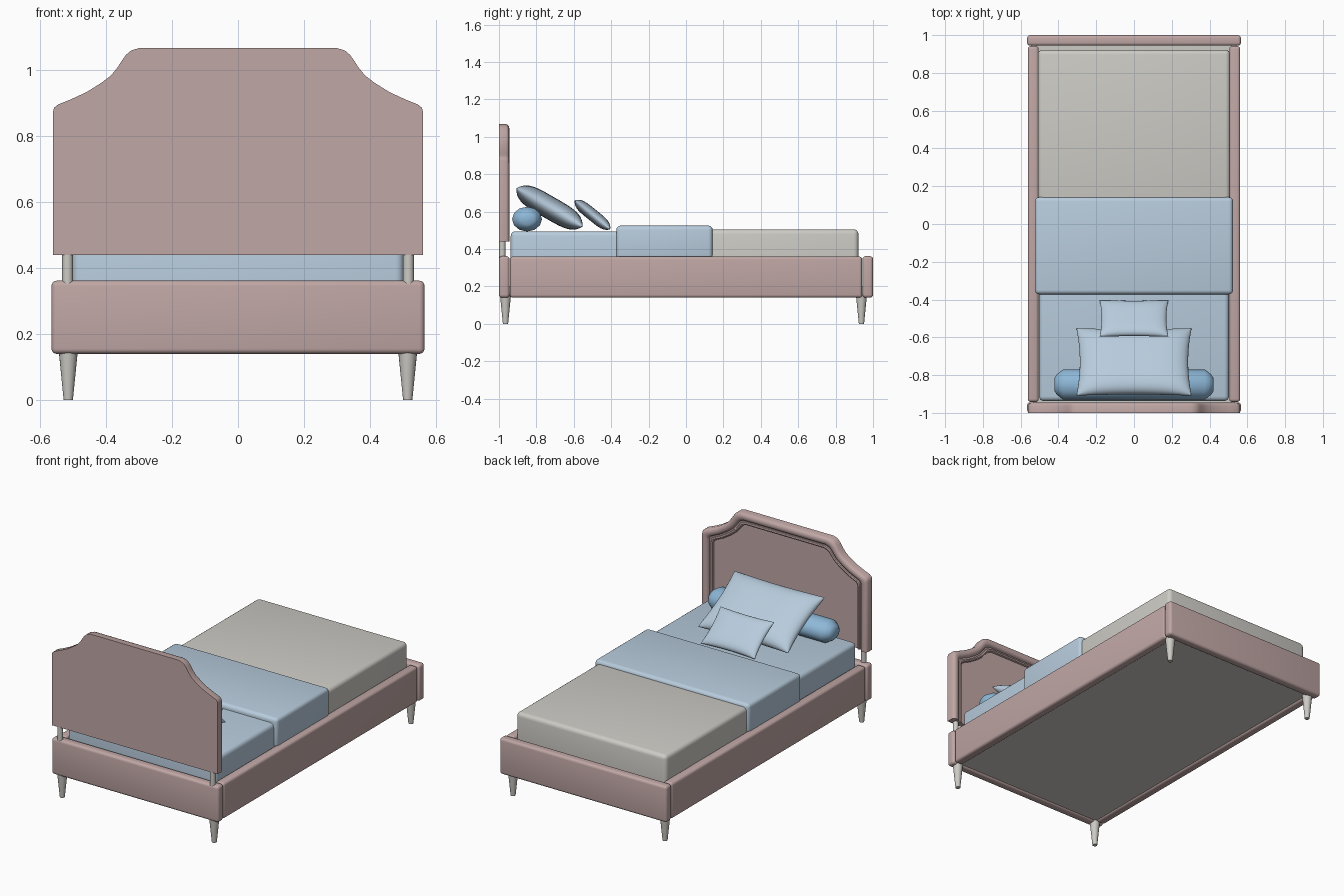
import bpy, bmesh, math
from mathutils import Matrix

if "Cube" in bpy.data.objects:
    bpy.data.objects.remove(bpy.data.objects["Cube"])


def material(name, rgb):
    m = bpy.data.materials.new(name)
    lin = [((c / 255 + 0.055) / 1.055) ** 2.4 for c in rgb]
    m.diffuse_color = (*lin, 1)
    m.use_nodes = True
    m.node_tree.nodes["Principled BSDF"].inputs["Base Color"].default_value = m.diffuse_color
    return m


PINK = material("dusty pink fabric", (192, 167, 165))
BLUE = material("pale blue linen", (184, 204, 221))
BOLSTER = material("mid blue linen", (142, 184, 216))
GREY = material("warm light grey", (205, 203, 197))


def finish(name, bm, mat, angle=40):
    bmesh.ops.recalc_face_normals(bm, faces=bm.faces)
    me = bpy.data.meshes.new(name)
    bm.to_mesh(me)
    bm.free()
    me.materials.append(mat)
    ob = bpy.data.objects.new(name, me)
    bpy.context.collection.objects.link(ob)
    bpy.ops.object.select_all(action='DESELECT')
    ob.select_set(True)
    bpy.context.view_layer.objects.active = ob
    bpy.ops.object.shade_smooth_by_angle(angle=math.radians(angle))
    return ob


def box(name, x, y, z, mat, bevel=0.0):
    """Rounded box from (min, max) ranges."""
    bm = bmesh.new()
    bmesh.ops.create_cube(bm, size=1)
    for v in bm.verts:
        v.co = [(r[0] + r[1]) / 2 + c * (r[1] - r[0]) for c, r in zip(v.co, (x, y, z))]
    if bevel:
        bmesh.ops.bevel(bm, geom=bm.edges[:], offset=bevel, segments=4, profile=0.5, affect='EDGES')
    return finish(name, bm, mat)


def cone(name, x, y, z0, z1, r0, r1, mat):
    bm = bmesh.new()
    bmesh.ops.create_cone(bm, cap_ends=True, segments=20, radius1=r0, radius2=r1, depth=z1 - z0,
                          matrix=Matrix.Translation((x, y, (z0 + z1) / 2)))
    return finish(name, bm, mat)


def pillow(name, w, l, h, y, z, tilt, mat, n=24):
    """Stuffed cushion: two bulging grids meeting in a pinched seam."""
    bm = bmesh.new()
    t = [-math.cos(math.pi * i / n) for i in range(n + 1)]
    for side in (1, -1):
        rows = []
        for u in t:
            row = []
            for v in t:
                bulge = math.sqrt(max(0, (1 - u ** 4) * (1 - v ** 4)))
                row.append(bm.verts.new((w * u * (1 - 0.06 * (1 - v * v)),
                                         l * v * (1 - 0.06 * (1 - u * u)), side * h * bulge)))
            rows.append(row)
        for a, b in zip(rows, rows[1:]):
            for j in range(n):
                bm.faces.new((a[j], a[j + 1], b[j + 1], b[j]))
    bmesh.ops.remove_doubles(bm, verts=bm.verts, dist=1e-5)
    bm.transform(Matrix.Translation((0, y, z)) @ Matrix.Rotation(math.radians(tilt), 4, 'X'))
    return finish(name, bm, mat, 75)


# Headboard: outline points (x, z) with inward offset directions
half = [(0.562, 0.44, -1, 0), (0.562, 0.872, -1, -.67), (0.558, 0.887, -1, -.67),
        (0.545, 0.897, -1, -.67), (0.51, 0.911, -.42, -.91), (0.46, 0.934, -.5, -.87),
        (0.415, 0.962, -.63, -.78), (0.385, 0.985, -.74, -.67), (0.365, 1.01, -.84, -.55),
        (0.35, 1.033, -.55, -1), (0.34, 1.047, -.55, -1), (0.325, 1.06, -.55, -1),
        (0.30, 1.068, -.55, -1)]
path = half + [(-x, z, -dx, dz) for x, z, dx, dz in reversed(half)]
# Cross-section (inward distance, y): padded rim, groove, thin bead, panel
section = [(0, -1), (0, -.962), (.004, -.953), (.012, -.947), (.022, -.945), (.034, -.947),
           (.042, -.953), (.046, -.965), (.054, -.965), (.056, -.958), (.063, -.955),
           (.070, -.958), (.073, -.968)]
bm = bmesh.new()
loops = [[bm.verts.new((x + dx * d, y, z + dz * d)) for x, z, dx, dz in path] for d, y in section]
for a, b in zip(loops, loops[1:]):
    for i in range(len(path) - 1):
        bm.faces.new((a[i], a[i + 1], b[i + 1], b[i]))
bm.faces.new(loops[0])
bm.faces.new(loops[-1])
bm.faces.new([lp[0] for lp in loops] + [lp[-1] for lp in reversed(loops)])
finish("headboard", bm, PINK)

# Upholstered bed frame
box("head_rail", (-.566, .566), (-1, -.944), (.14, .362), PINK, .016)
box("foot_rail", (-.566, .566), (.944, 1), (.14, .362), PINK, .016)
for s, side in ((-1, "left"), (1, "right")):
    box(side + "_side_rail", sorted((s * .505, s * .562)), (-.942, .942), (.14, .36), PINK, .016)
    # Tapered legs and headboard posts
    cone(side + "_head_leg", s * .515, -.965, 0, .16, .014, .03, GREY)
    cone(side + "_foot_leg", s * .515, .938, 0, .16, .014, .03, GREY)
    cone(side + "_headboard_post", s * .517, -.982, .34, .45, .0165, .0165, GREY)
box("bed_base", (-.515, .515), (-.95, .95), (.15, .2), GREY)

# Bedding
box("sheeted_mattress", (-.503, .503), (-.937, .12), (.2, .495), BLUE, .025)
box("grey_cover", (-.509, .509), (.05, .922), (.2, .505), GREY, .025)
box("folded_blanket", (-.524, .524), (-.372, .142), (.345, .525), BLUE, .022)

# Bolster along x
bm = bmesh.new()
rings = []
for x, r in ((-.42, .45), (-.408, .68), (-.375, 1), (0, 1), (.375, 1), (.408, .68), (.42, .45)):
    rings.append([bm.verts.new((x, -.85 + .08 * r * math.cos(k * math.pi / 6),
                                .56 + .066 * r * math.sin(k * math.pi / 6))) for k in range(12)])
for a, b in zip(rings, rings[1:]):
    for k in range(12):
        bm.faces.new((a[k], a[k - 1], b[k - 1], b[k]))
bm.faces.new(rings[0])
bm.faces.new(rings[-1])
finish("bolster", bm, BOLSTER, 50)

# Cushions leaning on the bolster
pillow("large_pillow", .305, .205, .06, -.73, .622, -30, BLUE)
pillow("small_pillow", .182, .122, .032, -.5, .583, -39, BLUE)
